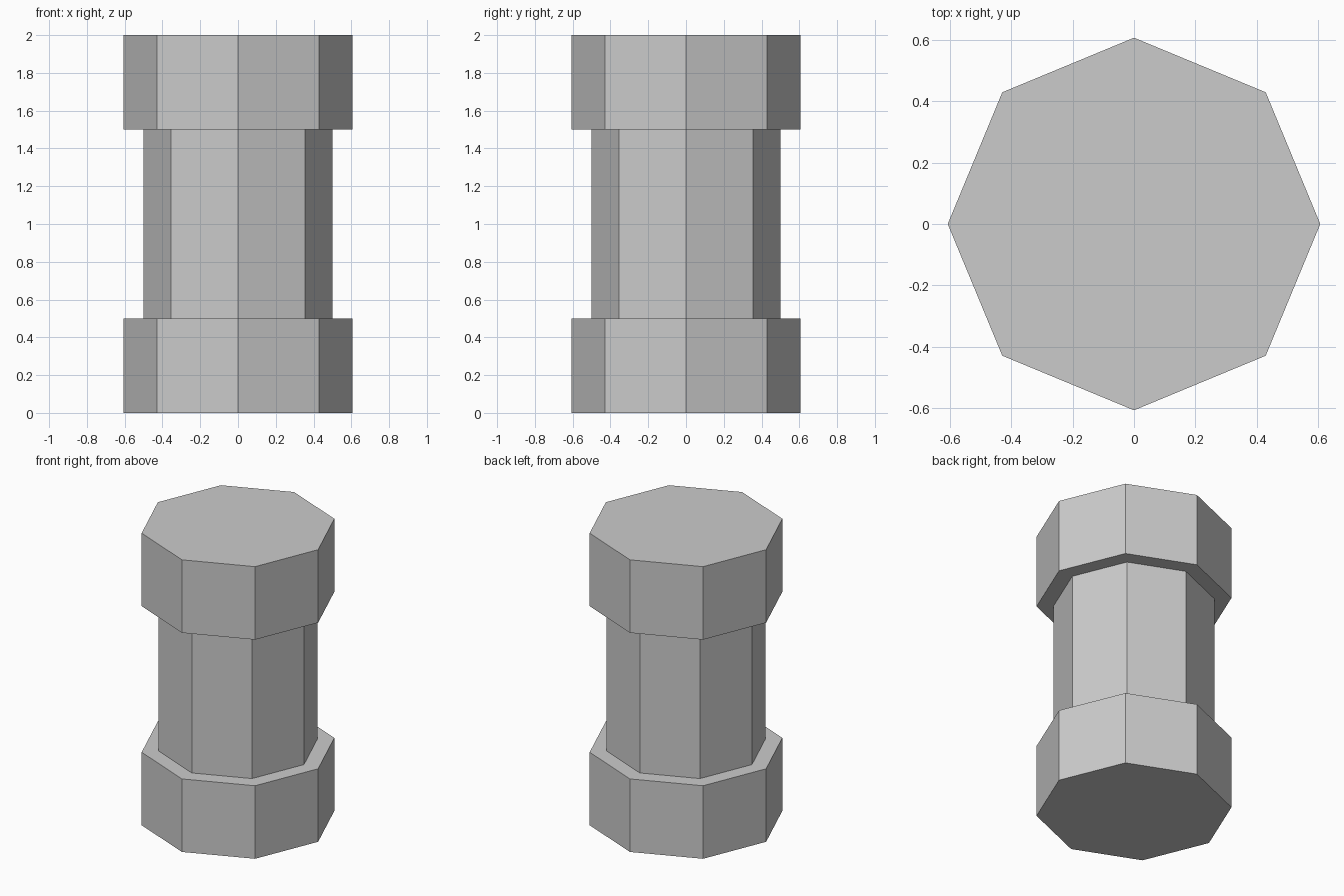
import bpy

if "Cube" in bpy.data.objects:
    bpy.data.objects.remove(bpy.data.objects["Cube"])

SIDES = 8


def prism(name, radius, bottom, top, caps='NGON'):
    """Flat-shaded octagonal prism between two heights."""
    bpy.ops.mesh.primitive_cylinder_add(
        vertices=SIDES, radius=radius, depth=top - bottom,
        end_fill_type=caps, location=(0, 0, (bottom + top) / 2))
    obj = bpy.context.object
    obj.name = name
    return obj


# Wide collars at both ends
prism("lower_collar", 0.607, 0.0, 0.5)
prism("upper_collar", 0.607, 1.5, 2.0)

# Narrower shaft between them, open where the collars close it off
prism("shaft", 0.5, 0.5, 1.5, caps='NOTHING')
